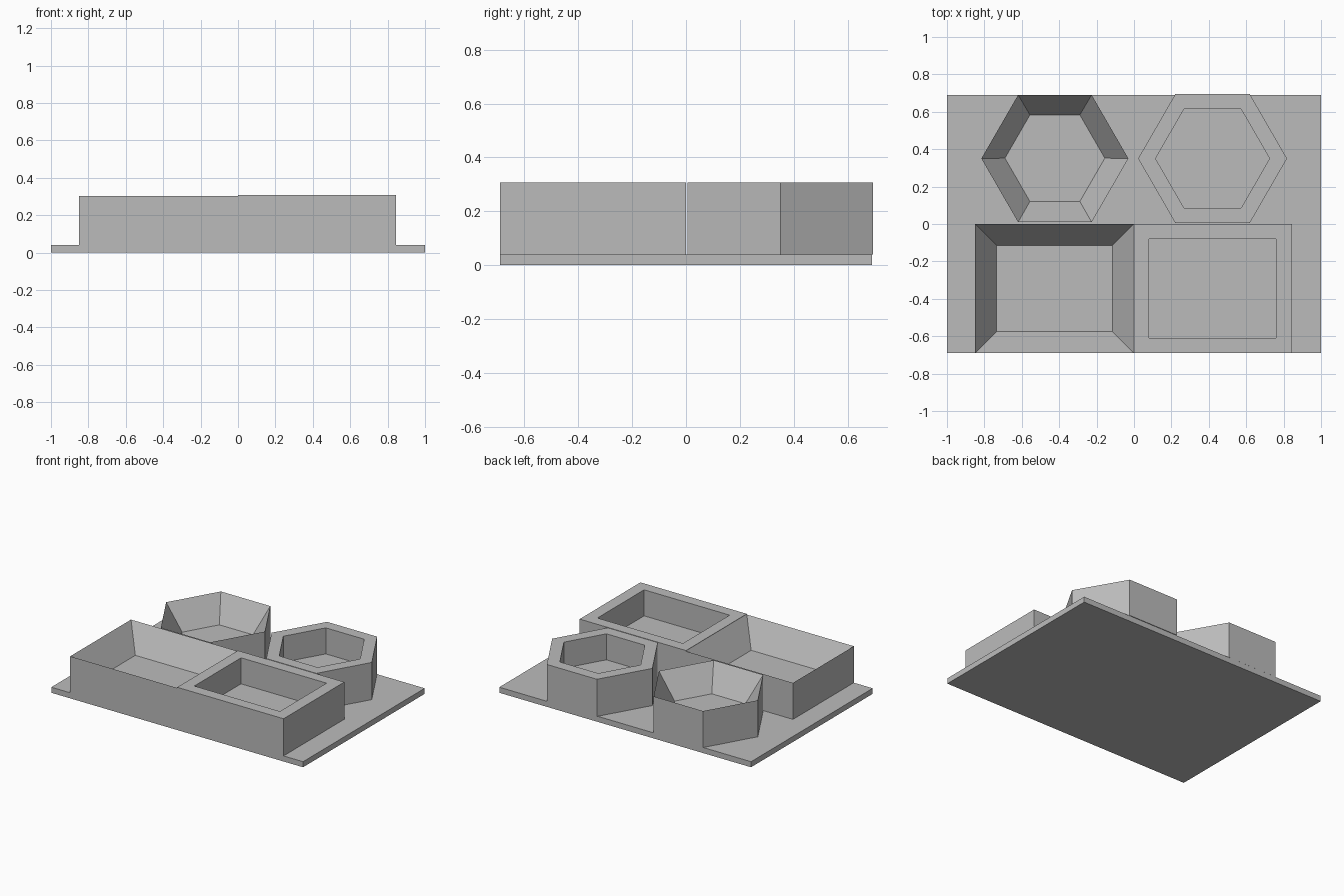
import bpy, bmesh, math

cube = bpy.data.objects.get("Cube")
if cube:
    bpy.data.objects.remove(cube, do_unlink=True)

grey = bpy.data.materials.new("plain grey")
grey.use_nodes = True
colour = (0.5, 0.5, 0.5, 1)
grey.diffuse_color = colour
grey.node_tree.nodes["Principled BSDF"].inputs["Base Color"].default_value = colour

BASE_TOP = 0.04
FLOOR = 0.12


def finish(name, bm):
    bmesh.ops.recalc_face_normals(bm, faces=bm.faces)
    mesh = bpy.data.meshes.new(name)
    bm.to_mesh(mesh)
    bm.free()
    mesh.materials.append(grey)
    obj = bpy.data.objects.new(name, mesh)
    bpy.context.collection.objects.link(obj)


def rectangle(x0, x1, y0, y1):
    return [(x0, y0), (x1, y0), (x1, y1), (x0, y1)]


def hexagon(cx, cy, radius):
    return [(cx + radius * math.cos(k * math.pi / 3),
             cy + radius * math.sin(k * math.pi / 3)) for k in range(6)]


def loft(name, sections):
    """Skin a stack of (outline, height) sections and cap both ends."""
    bm = bmesh.new()
    rings = [[bm.verts.new((x, y, z)) for x, y in outline] for outline, z in sections]
    n = len(rings[0])
    for a, b in zip(rings, rings[1:]):
        for i in range(n):
            j = (i + 1) % n
            bm.faces.new((a[i], a[j], b[j], b[i]))
    bm.faces.new(rings[0])
    bm.faces.new(rings[-1])
    finish(name, bm)


def straight_tray(name, outer, inner, top):
    """Tray with a flat rim and upright inner walls."""
    loft(name, [(outer, BASE_TOP), (outer, top), (inner, top), (inner, FLOOR)])


def tapered_tray(name, outer, inner, top):
    """Tray with a sharp rim and sloping inner walls."""
    loft(name, [(outer, BASE_TOP), (outer, top), (inner, FLOOR)])


# Base plate
plate = rectangle(-1, 1, -0.69, 0.69)
loft("base_plate", [(plate, 0), (plate, BASE_TOP)])

# Rectangular trays along the front
tapered_tray("tapered_rectangular_tray", rectangle(-0.85, 0, -0.69, 0),
             rectangle(-0.735, -0.115, -0.575, -0.115), 0.302)
straight_tray("straight_rectangular_tray", rectangle(0, 0.845, -0.69, 0),
              rectangle(0.08, 0.76, -0.61, -0.08), 0.307)

# Hexagonal trays along the back
tapered_tray("tapered_hexagonal_tray", hexagon(-0.423, 0.35, 0.393),
             hexagon(-0.423, 0.352, 0.267), 0.302)
straight_tray("straight_hexagonal_tray", hexagon(0.42, 0.35, 0.398),
              hexagon(0.42, 0.35, 0.305), 0.307)
